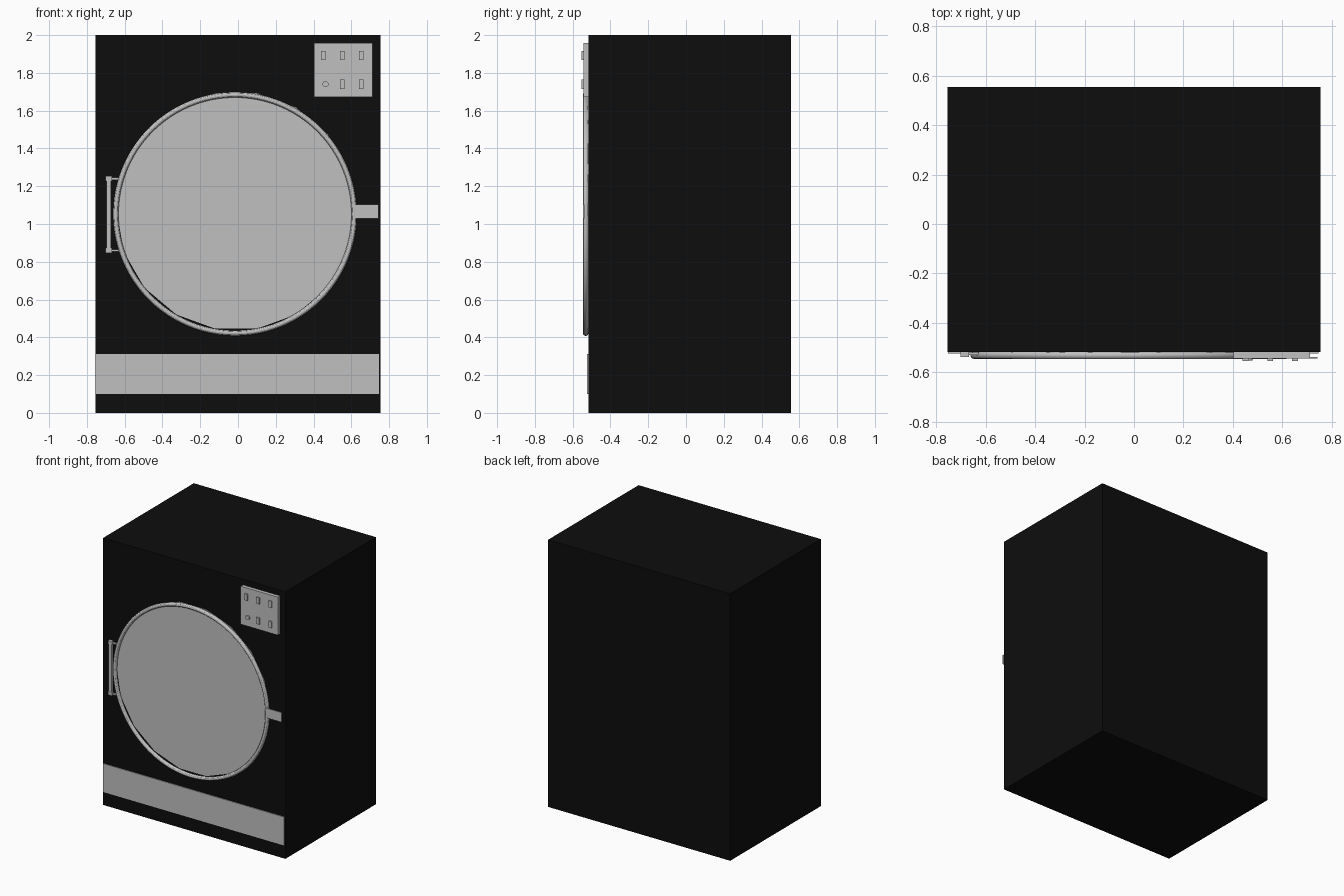
import bpy, math

old = bpy.data.objects.get("Cube")
if old:
    bpy.data.objects.remove(old, do_unlink=True)


def material(name, value):
    m = bpy.data.materials.new(name)
    m.use_nodes = True
    color = (value, value, value, 1)
    m.diffuse_color = color
    m.node_tree.nodes["Principled BSDF"].inputs["Base Color"].default_value = color
    return m


black = material("black enamel", 0.004)
grey = material("light grey metal", 0.53)


def finish(name, mat):
    ob = bpy.context.object
    ob.name = name
    ob.data.materials.append(mat)
    return ob


def box(name, x, y, z, mat=grey):
    """Box from (low, high) pairs on each axis."""
    spans = (x, y, z)
    bpy.ops.mesh.primitive_cube_add(size=1, location=[sum(s) / 2 for s in spans])
    ob = finish(name, mat)
    ob.scale = [s[1] - s[0] for s in spans]
    bpy.ops.object.transform_apply(location=False, rotation=False, scale=True)
    return ob


def disc(name, x, z, radius, y, sides, turn=0):
    """Cylinder facing the front, between two y values."""
    bpy.ops.mesh.primitive_cylinder_add(
        vertices=sides, radius=radius, depth=y[1] - y[0],
        location=(x, sum(y) / 2, z), rotation=(math.pi / 2, turn, 0))
    return finish(name, mat=grey)


FACE = -0.517

# Cabinet and kick plate
box("cabinet", (-0.755, 0.755), (FACE, 0.555), (0, 2), black)
box("kick_plate", (-0.753, 0.747), (-0.523, FACE), (0.1, 0.313))

# Round door: faceted panel inside a smooth rim
disc("door_panel", -0.01, 1.069, 0.633, (-0.521, FACE), 18, math.pi / 18)
bpy.ops.mesh.primitive_torus_add(
    major_radius=0.631, minor_radius=0.0145, major_segments=96, minor_segments=12,
    location=(-0.016, -0.531, 1.053), rotation=(math.pi / 2, 0, 0))
finish("door_rim", grey)
bpy.ops.object.shade_smooth_by_angle()

# Door latch tab
box("door_latch", (0.615, 0.743), (-0.545, -0.538), (1.03, 1.102))

# Hinge bar with end caps and arms reaching the rim
box("hinge_bar", (-0.697, -0.673), (-0.535, FACE), (0.86, 1.24))
for side, z in (("lower", 0.86), ("upper", 1.24)):
    box(side + "_hinge_cap", (-0.702, -0.668), (-0.538, FACE), (z - 0.013, z + 0.013))
    box(side + "_hinge_arm", (-0.67, -0.615), (-0.53, -0.52), (z - 0.006, z + 0.006))

# Control panel with five switches and a round knob
box("control_panel", (0.403, 0.711), (-0.543, FACE), (1.673, 1.958))
for row, z in enumerate((1.892, 1.74)):
    for col, x in enumerate((0.451, 0.551, 0.652)):
        if row and not col:
            disc("start_knob", 0.463, z, 0.016, (-0.553, -0.54), 20)
            bpy.ops.object.shade_smooth_by_angle()
        else:
            box(f"switch_{row}_{col}", (x - 0.012, x + 0.012),
                (-0.554, -0.54), (z - 0.024, z + 0.024))
